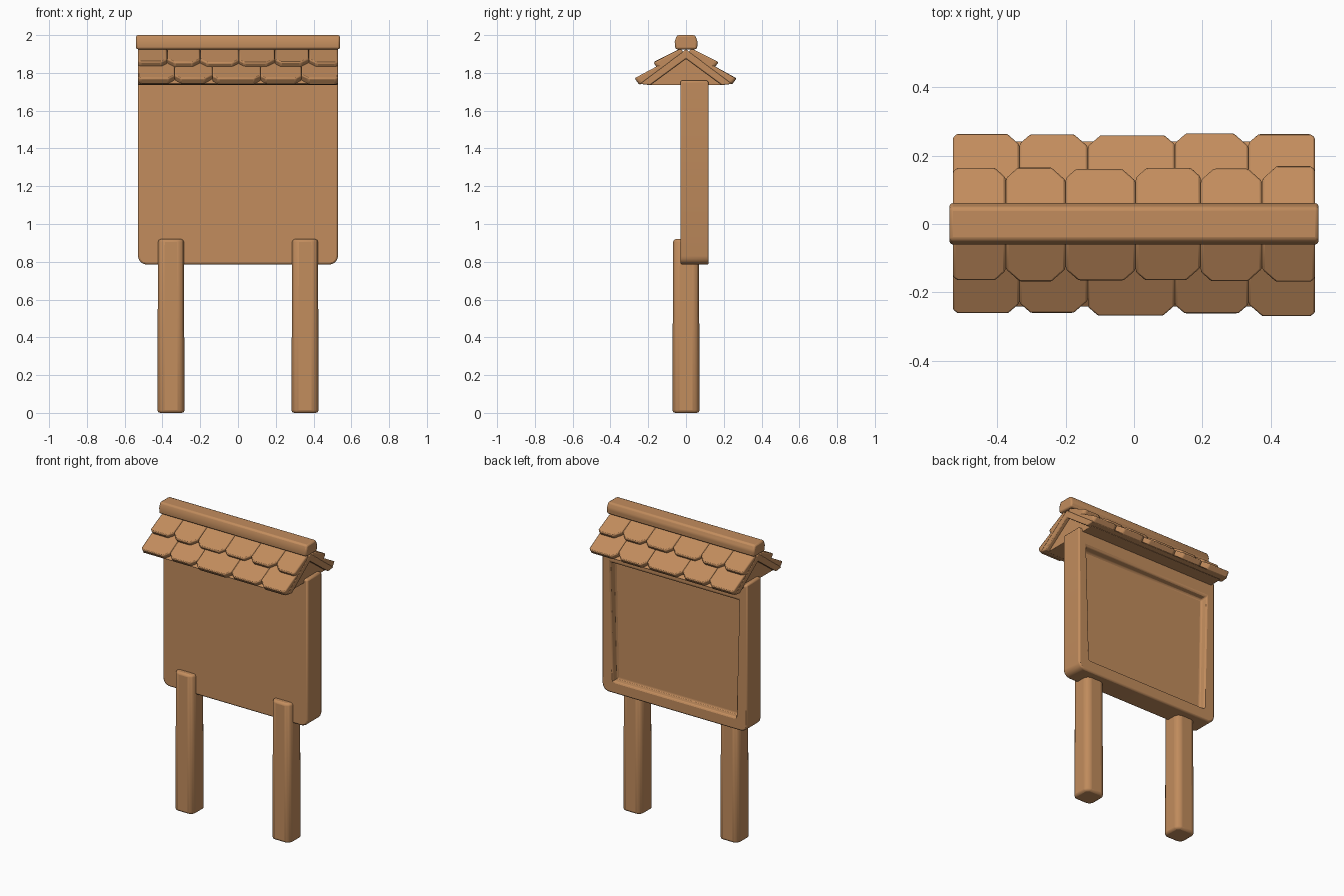
import bpy, bmesh, math, random
from mathutils import Vector

random.seed(4)
cube = bpy.data.objects.get("Cube")
if cube:
    bpy.data.objects.remove(cube, do_unlink=True)

# Single wood colour
wood = bpy.data.materials.new("warm_wood")
wood.use_nodes = True
COLOR = (0.54, 0.265, 0.11, 1)
wood.diffuse_color = COLOR
bsdf = wood.node_tree.nodes["Principled BSDF"]
bsdf.inputs["Base Color"].default_value = COLOR
bsdf.inputs["Roughness"].default_value = 0.8


def finish(name, bm, bevel=0.01, segments=2):
    """Turn a bmesh into a bevelled, wood coloured object."""
    bmesh.ops.recalc_face_normals(bm, faces=bm.faces)
    mesh = bpy.data.meshes.new(name)
    bm.to_mesh(mesh)
    bm.free()
    mesh.materials.append(wood)
    obj = bpy.data.objects.new(name, mesh)
    bpy.context.collection.objects.link(obj)
    mod = obj.modifiers.new("worn_edges", "BEVEL")
    mod.width, mod.segments = bevel, segments
    mod.limit_method = "ANGLE"
    mod.angle_limit = math.radians(25)
    bpy.ops.object.select_all(action="DESELECT")
    obj.select_set(True)
    bpy.context.view_layer.objects.active = obj
    bpy.ops.object.shade_smooth_by_angle(angle=math.radians(35))
    return obj


def loft(bm, first, second):
    """Close a solid between two matching outlines."""
    a = [bm.verts.new(p) for p in first]
    b = [bm.verts.new(p) for p in second]
    bm.faces.new(a)
    bm.faces.new(b[::-1])
    for i in range(len(a)):
        j = (i + 1) % len(a)
        bm.faces.new((a[i], a[j], b[j], b[i]))


def beam(name, half, outline, bevel):
    """Extrude a (y, z) outline along x."""
    bm = bmesh.new()
    loft(bm, [(-half, y, z) for y, z in outline], [(half, y, z) for y, z in outline])
    return finish(name, bm, bevel)


def box(bm, x0, x1, y0, y1, z0, z1):
    rect = [(x0, z0), (x1, z0), (x1, z1), (x0, z1)]
    loft(bm, [(x, y0, z) for x, z in rect], [(x, y1, z) for x, z in rect])


# Board: rounded lower corners, sunken panel on the back
bm = bmesh.new()
box(bm, -0.53, 0.53, -0.03, 0.12, 0.785, 1.76)
bm.edges.ensure_lookup_table()
lower = [e for e in bm.edges if all(v.co.z < 1 for v in e.verts)
         and abs(e.verts[0].co.y - e.verts[1].co.y) > 0.1]
bmesh.ops.bevel(bm, geom=lower, offset=0.045, segments=3, profile=0.5, affect="EDGES")
bmesh.ops.recalc_face_normals(bm, faces=bm.faces)
back = max(bm.faces, key=lambda f: f.calc_center_median().y)
bmesh.ops.inset_region(bm, faces=[back], thickness=0.08)
for v in back.verts:
    if v.co.z > 1.5:
        v.co.z = 1.645
bmesh.ops.inset_region(bm, faces=[back], thickness=0.012)
for v in back.verts:
    v.co.y -= 0.045
finish("notice_board", bm, 0.012)

# Posts: chamfered timber, slightly slimmer at the top
for side, x in (("left", 0.355), ("right", -0.355)):
    bm = bmesh.new()
    w, c = 0.072, 0.022
    ring = [(w, c - w), (w, w - c), (w - c, w), (c - w, w),
            (-w, w - c), (-w, c - w), (c - w, -w), (w - c, -w)]
    loft(bm, [(x + px, py, 0.0) for px, py in ring],
         [(x + px * 0.95, py * 0.95, 0.92) for px, py in ring])
    finish(side + "_post", bm, 0.016)

# Roof: sloping boards with a filled gable just inside
beam("roof_boards", 0.53, [(0.245, 1.742), (0, 1.925), (-0.245, 1.742),
                           (-0.19, 1.735), (0, 1.875), (0.19, 1.735)], 0.006)
beam("gable_fill", 0.505, [(0.21, 1.735), (0, 1.89), (-0.21, 1.735)], 0.004)
beam("ridge_beam", 0.54, [(-0.056, 1.925), (-0.06, 1.965), (-0.048, 2.0),
                          (0.048, 2.0), (0.062, 1.965), (0.058, 1.925)], 0.01)

# Shingles: two overlapping rows per slope
ALONG = Vector((0, 0.804, -0.595))
OUT = Vector((0, 0.595, 0.804))
APEX = Vector((0, 0, 1.925))


def shingle(name, x0, x1, s0, s1, thin, thick, way):
    s1 += random.uniform(-0.006, 0.004)
    c0 = 0.012 if x0 < -0.52 else random.uniform(0.025, 0.042)
    c1 = 0.012 if x1 > 0.52 else random.uniform(0.025, 0.042)
    shape = [(x0, s0), (x1, s0), (x1, s1 - c1), (x1 - c1, s1), (x0 + c0, s1), (x0, s1 - c0)]

    def place(x, s, n):
        p = APEX + ALONG * s + OUT * n
        return (x, p.y * way, p.z)

    def top(s):
        return thin + (thick - thin) * (s - s0) / (s1 - s0)

    bm = bmesh.new()
    loft(bm, [place(x, s, -0.006) for x, s in shape],
         [place(x, s, top(s)) for x, s in shape])
    finish(name, bm, 0.008)


LOWER = (-0.53, -0.335, -0.135, 0.12, 0.335, 0.53)
UPPER = (-0.53, -0.375, -0.2, 0.005, 0.195, 0.375, 0.53)
for slope, way in (("front", -1), ("back", 1)):
    for row, cuts, s0, s1, thin, thick in (("lower", LOWER, 0.1, 0.308, 0.008, 0.036),
                                           ("upper", UPPER, 0.02, 0.178, 0.02, 0.046)):
        for i, (x0, x1) in enumerate(zip(cuts, cuts[1:])):
            shingle(f"{slope}_{row}_shingle_{i + 1}", x0, x1, s0, s1,
                    thin, thick + random.uniform(-0.004, 0.003), way)
